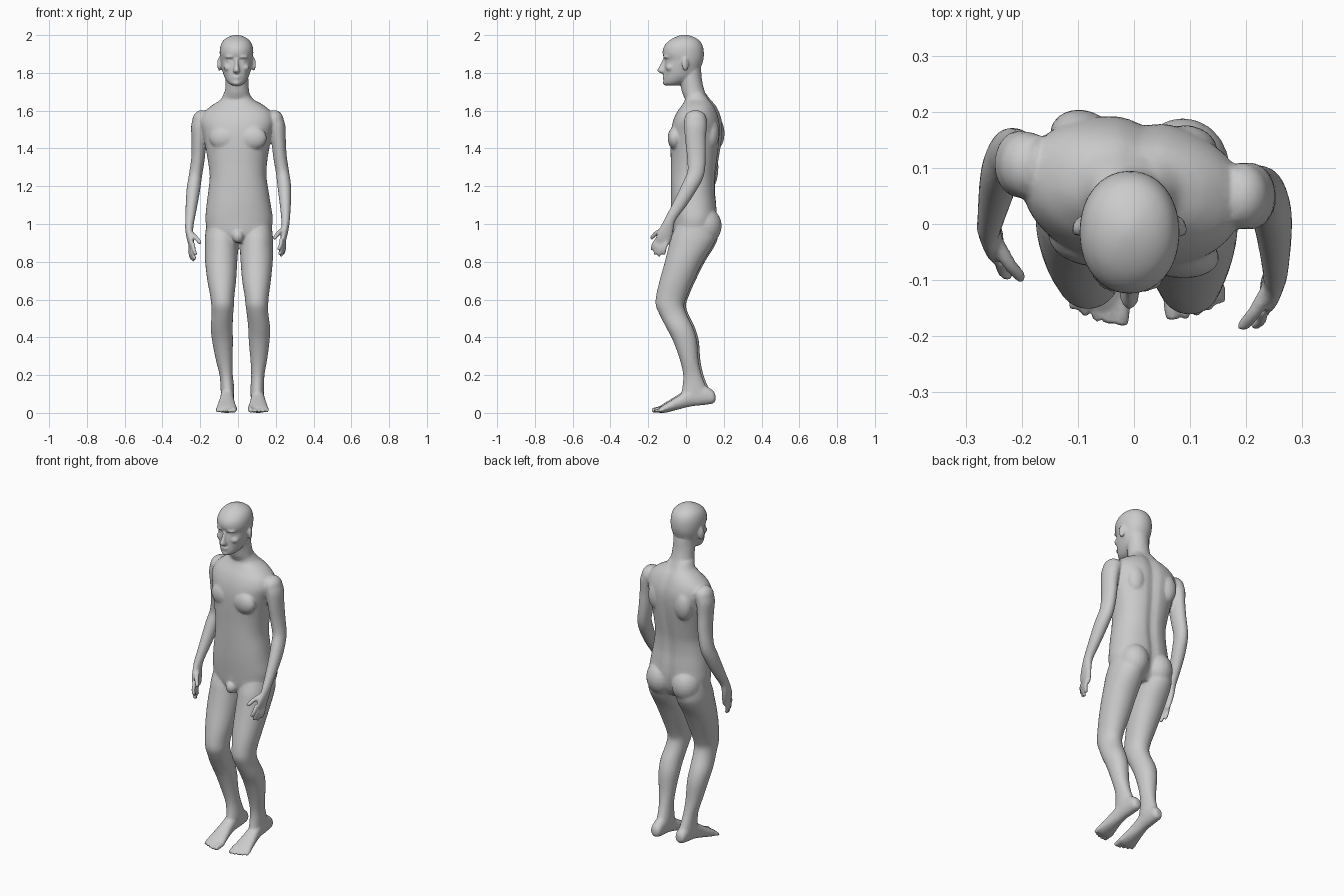
import bpy, bmesh, math
from mathutils import Vector, Matrix

bm = bmesh.new()


def spline(rows, steps=4):
    """Catmull-Rom resampling of rows of numbers."""
    out, n = [], len(rows)
    for i in range(n - 1):
        p0, p1, p2, p3 = (rows[max(0, min(n - 1, i + k))] for k in (-1, 0, 1, 2))
        for s in range(steps):
            t = s / steps
            out.append([0.5 * (2 * b + (c - a) * t + (2 * a - 5 * b + 4 * c - d) * t * t
                               + (3 * b - a - 3 * c + d) * t ** 3)
                        for a, b, c, d in zip(p0, p1, p2, p3)])
    return out + [list(rows[-1])]


def skin(rings):
    """Bridge point rings and close both ends."""
    vs = [[bm.verts.new(p) for p in r] for r in rings]
    n = len(vs[0])
    for a, b in zip(vs, vs[1:]):
        for i in range(n):
            bm.faces.new((a[i], a[(i + 1) % n], b[(i + 1) % n], b[i]))
    bm.faces.new(vs[0][::-1])
    bm.faces.new(vs[-1])


def oval(n=32, power=2.0):
    for i in range(n):
        a = 2 * math.pi * i / n
        c, s = math.cos(a), math.sin(a)
        yield (math.copysign(abs(c) ** (2 / power), c), math.copysign(abs(s) ** (2 / power), s))


def loft(rows, axis='z', power=2.0, groove=0.0, twist=None, n=32):
    """Rows: position along axis, x centre, half width, low and high of the other axis."""
    rings = []
    for t, x, w, lo, hi in spline(rows):
        ring = []
        for c, s in oval(n, power):
            px, q = x + w * c, (lo + hi) / 2 + (hi - lo) / 2 * s
            if s > 0:
                q -= groove * math.exp(-(px / 0.025) ** 2)
            p = Vector((px, q, t)) if axis == 'z' else Vector((px, t, q))
            if twist:
                o = Vector((0, 0.07, 0))
                p = Matrix.Rotation(twist(t), 3, 'Z') @ (p - o) + o
            ring.append(p)
        rings.append(ring)
    skin(rings)


def tube(rows, n=16):
    """Rows: x, y, z, radius across, radius front to back."""
    pts = spline(rows)
    cs = [Vector(p[:3]) for p in pts]
    rings = []
    for i, p in enumerate(pts):
        d = (cs[min(i + 1, len(cs) - 1)] - cs[max(i - 1, 0)]).normalized()
        v = d.cross(Vector((1, 0, 0))).normalized()
        u = v.cross(d)
        rings.append([cs[i] + u * p[3] * c + v * p[4] * s for c, s in oval(n)])
    skin(rings)


def ball(c, r, rot=0.0):
    m = Matrix.Translation(c) @ Matrix.Rotation(rot, 4, 'Z') @ Matrix.Diagonal((*r, 1))
    bmesh.ops.create_uvsphere(bm, u_segments=20, v_segments=12, radius=1, matrix=m)


def digit(a, b, r, bend=Vector((0, 0, 0))):
    """A finger or toe with a rounded tip."""
    a, b = Vector(a), Vector(b)
    m = (a + b) / 2 + bend
    tube([(*a, r * 1.1, r * 1.1), (*m, r, r), (*(b.lerp(m, 0.15)), r * 0.85, r * 0.85),
          (*b, r * 0.4, r * 0.4)], 10)


# torso, turned a little at the shoulders
def turn(z):
    return -math.radians(9) * max(0, min(1, (z - 1.05) / 0.4))


loft([(.90, .005, .10, -.05, .12), (.95, .005, .160, -.068, .15), (1.02, .006, .178, -.074, .165),
      (1.10, .004, .170, -.079, .163), (1.17, .004, .160, -.080, .156), (1.25, .003, .150, -.080, .158),
      (1.32, .001, .155, -.079, .168), (1.40, 0, .168, -.080, .180), (1.48, 0, .185, -.077, .188),
      (1.54, 0, .198, -.066, .186), (1.59, 0, .182, -.045, .172), (1.63, 0, .135, -.018, .152),
      (1.66, -.003, .086, -.005, .128), (1.70, -.004, .064, -.015, .10)],
     power=2.25, groove=.012, twist=turn, n=64)
for s in (1, -1):
    # chest, shoulder blades and buttocks
    ball((s * .075, -.042 - s * .010, 1.455), (.078, .044, .065), turn(1.5))
    ball((s * .095, .145 - s * .014, 1.48), (.055, .045, .085), turn(1.5))
    ball((s * .082 + .005, .098, .99), (.084, .091, .10))
ball((.0, -.062, .935), (.030, .030, .035))

# neck and head
loft([(1.62, -.003, .085, .005, .135), (1.66, -.004, .074, -.005, .12), (1.70, -.005, .064, -.022, .10),
      (1.76, -.006, .061, -.03, .085), (1.82, -.007, .06, -.03, .08)])
H = -.008
loft([(1.733, H, .022, -.105, -.045), (1.745, H, .042, -.117, -.01), (1.77, H, .060, -.118, .035),
      (1.80, H, .072, -.116, .065), (1.84, H, .081, -.115, .083), (1.868, H, .085, -.111, .092),
      (1.90, H, .089, -.124, .095), (1.935, H, .087, -.119, .091), (1.965, H, .075, -.096, .077),
      (1.985, H, .053, -.066, .052), (1.997, H, .026, -.036, .022), (2.002, H, .006, -.015, .003)],
     power=2.1)
# nose, lips, chin, brows, eyes, cheeks, ears
loft([(1.798, H, .012, -.135, -.10), (1.808, H, .018, -.151, -.10), (1.818, H, .016, -.151, -.10),
      (1.845, H, .010, -.136, -.10), (1.875, H, .009, -.122, -.10)], n=16)
ball((H, -.113, 1.781), (.024, .012, .006))
ball((H, -.112, 1.770), (.020, .012, .006))
ball((H, -.108, 1.747), (.022, .014, .014))
for s in (1, -1):
    ball((H + s * .035, -.103, 1.884), (.027, .017, .008), s * .35)
    ball((H + s * .034, -.094, 1.862), (.014, .013, .010))
    ball((H + s * .043, -.082, 1.828), (.026, .026, .020))
    ball((H + s * .091, -.004, 1.846), (.010, .019, .036), s * .35)

# legs and feet; the second leg stands slightly further in
LEG = [(1.0, .095, .082, -.05, .15), (.93, .098, .087, -.08, .158), (.88, .098, .088, -.092, .14),
       (.80, .099, .085, -.112, .090), (.70, .098, .076, -.140, .040), (.62, .099, .064, -.158, .005),
       (.57, .100, .060, -.160, -.010), (.52, .104, .057, -.140, .004), (.45, .112, .058, -.104, .038),
       (.38, .112, .055, -.068, .058), (.28, .110, .044, -.032, .066), (.20, .105, .035, -.015, .083),
       (.13, .102, .036, -.020, .110), (.09, .102, .035, -.030, .125)]
FOOT = [(.150, .100, .014, .066, .095), (.137, .100, .029, .050, .118), (.09, .101, .034, .042, .145),
        (.03, .103, .034, .036, .140), (-.02, .105, .038, .025, .108), (-.07, .106, .046, .012, .076),
        (-.11, .106, .053, .002, .052), (-.135, .106, .050, .000, .036), (-.145, .106, .044, .006, .028)]
for s in (1, -1):
    def shift(z):
        return 0 if s > 0 else .010 + .036 * max(0, min(1, (.75 - z) / .6)) ** 1.2
    dy = 0 if s > 0 else .010
    loft([(z, s * x + shift(z), w, a + dy, b + dy) for z, x, w, a, b in LEG], power=2.1)
    fy = .006 if s > 0 else -.004
    loft([(y + fy, s * x + shift(.1), w, a, b) for y, x, w, a, b in FOOT], axis='y', power=2.2)
    for k in range(5):
        x = .066 + .021 * k + (.002 if k else 0)
        tip = -.177 + .0018 * k * k
        r = .015 if k == 0 else .010
        digit((s * x + shift(.1), -.115 + fy, .024), (s * (x + .002) + shift(.1), tip + fy, r * .8), r)

# arms and hands; the second arm hangs further back and lower
ARM = [(.165, .052, 1.575, .040, .050), (.202, .050, 1.53, .046, .060), (.214, .050, 1.45, .039, .055),
       (.222, .055, 1.36, .036, .050), (.236, .052, 1.27, .035, .045), (.245, .020, 1.20, .036, .042),
       (.250, -.025, 1.12, .031, .036), (.252, -.075, 1.04, .024, .028), (.251, -.094, 1.00, .022, .030)]
PALM = [(.252, -.085, 1.02, .022, .027), (.250, -.098, .985, .020, .034), (.244, -.112, .945, .018, .041),
        (.238, -.122, .910, .014, .040), (.236, -.126, .898, .009, .034)]
FINGERS = [((.228, -.152, .922), (.213, -.182, .862)), ((.235, -.136, .910), (.218, -.166, .835)),
           ((.240, -.117, .905), (.226, -.145, .827)), ((.243, -.098, .912), (.236, -.118, .835))]
for s in (1, -1):
    def place(p):
        x, y, z, *r = p
        if s < 0:
            t = max(0, min(1, (1.55 - z) / .55))
            x, y, z = -x + .06 * t * (1 - t) - .008 * t, y + .055 + .032 * t, z - .025 * t
        return (x, y, z, *r)
    tube([place(p) for p in ARM], 24)
    ball(place((.192, .050, 1.548)), (.050, .060, .055))
    tube([place(p) for p in PALM], 20)
    for a, b in FINGERS:
        digit(place(a), place(b), .0105, Vector((s * .006, -.004, 0)))
    digit(place((.238, -.118, .972)), place((.190, -.186, .922)), .0125, Vector((0, -.006, .004)))

# one continuous skin over all the parts
bmesh.ops.recalc_face_normals(bm, faces=bm.faces)
mesh = bpy.data.meshes.new("body")
bm.to_mesh(mesh)
bm.free()
body = bpy.data.objects.new("body", mesh)
bpy.context.collection.objects.link(body)
rm = body.modifiers.new("skin", 'REMESH')
rm.mode = 'VOXEL'
rm.voxel_size = 0.006
rm.use_smooth_shade = True
sm = body.modifiers.new("soften", 'SMOOTH')
sm.factor, sm.iterations = 0.5, 4
dec = body.modifiers.new("simplify", 'DECIMATE')
dec.ratio = 0.2
